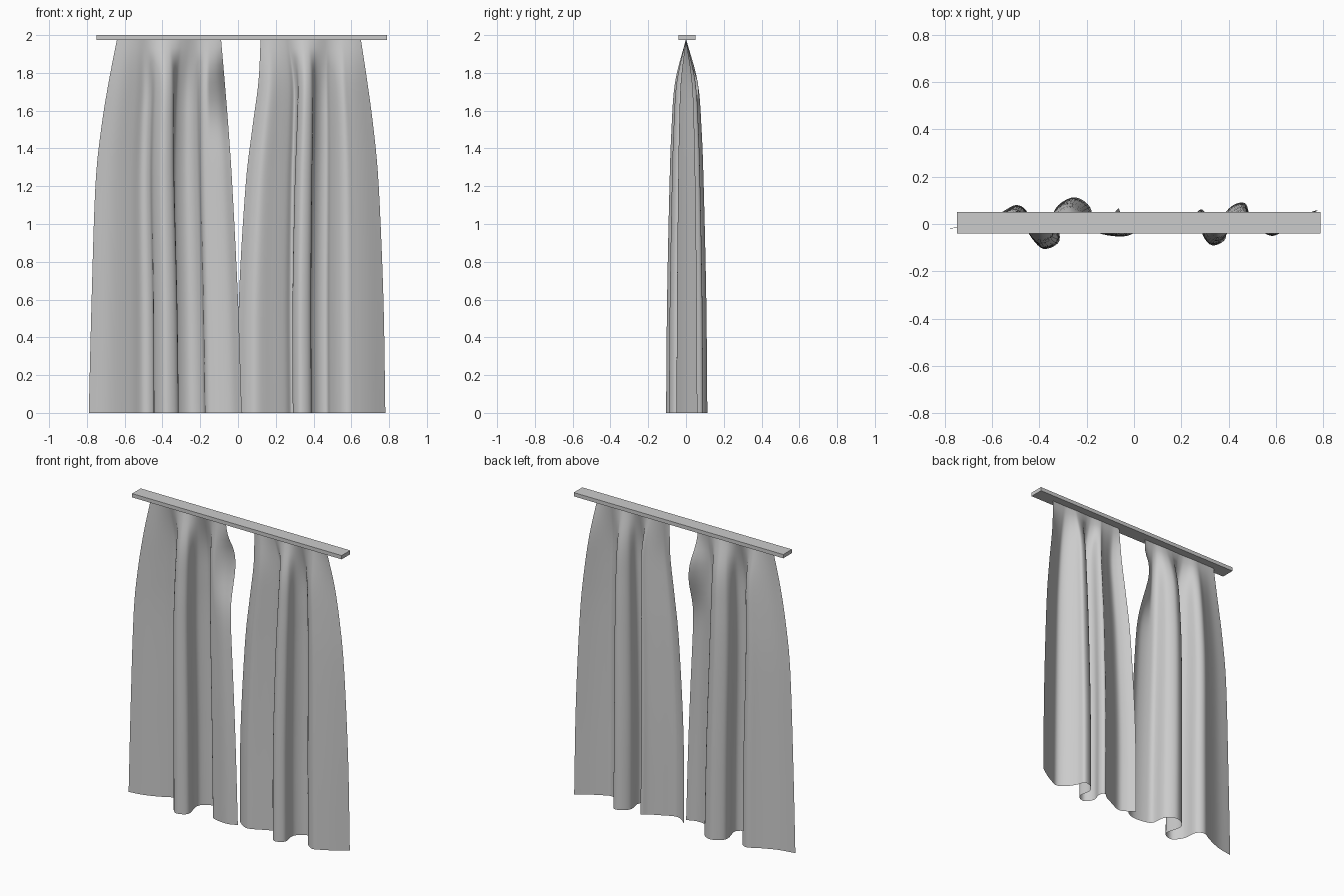
import bpy, bmesh, math
from mathutils import Vector

if "Cube" in bpy.data.objects:
    bpy.data.objects.remove(bpy.data.objects["Cube"])


def spline(points, steps):
    """Catmull-Rom curve through points of any dimension."""
    pts = [Vector(p) for p in points]
    pts = [2 * pts[0] - pts[1]] + pts + [2 * pts[-1] - pts[-2]]
    out = []
    for i in range(1, len(pts) - 2):
        a, b, c, d = pts[i - 1:i + 3]
        for k in range(steps):
            t = k / steps
            out.append(0.5 * (2 * b + (c - a) * t + (2 * a - 5 * b + 4 * c - d) * t * t
                              + (3 * b - a - 3 * c + d) * t ** 3))
    return out + [pts[-2]]


def curtain(name, hem, rows, curl):
    """Cloth sheet: straight gathered top opening into the folded hem.
    rows: (z, left edge x, right edge x, fold depth)."""
    hem = spline(hem, 5)
    arc = [0.0]
    for p, q in zip(hem, hem[1:]):
        arc.append(arc[-1] + (q - p).length)
    x0, x1 = hem[0].x, hem[-1].x
    bm = bmesh.new()
    grid = []
    for z, left, right, depth in spline(rows, 5):
        line = []
        for p, s in zip(hem, arc):
            s /= arc[-1]
            u = (p.x - x0) / (x1 - x0)
            u = s + (u - s) * depth
            edge = max(0, (s - 0.88) / 0.12)
            y = p.y * depth + curl * edge * math.exp(-((z - 1.7) / 0.2) ** 2) * min(1, depth * 2)
            line.append(bm.verts.new((left + (right - left) * u, y, z)))
        grid.append(line)
    for r, q in zip(grid, grid[1:]):
        for i in range(len(r) - 1):
            bm.faces.new((q[i], q[i + 1], r[i + 1], r[i]))
    for f in bm.faces:
        f.smooth = True
    me = bpy.data.meshes.new(name)
    bm.to_mesh(me)
    bm.free()
    ob = bpy.data.objects.new(name, me)
    bpy.context.collection.objects.link(ob)


# Curtain rail
bpy.ops.mesh.primitive_cube_add(size=1, location=(0.02, 0.005, 1.9875))
rail = bpy.context.object
rail.name = "curtain_rail"
rail.scale = (1.54, 0.09, 0.025)

# Left curtain
curtain("left_curtain",
        [(-.79, -.02), (-.68, 0), (-.57, .045), (-.5, .08), (-.452, .05), (-.44, -.04),
         (-.385, -.105), (-.315, -.07), (-.335, .03), (-.32, .08), (-.25, .113),
         (-.185, .07), (-.17, -.02), (-.12, -.046), (-.04, -.052), (.02, -.03)],
        [(1.98, -.64, -.09, 0), (1.75, -.685, -.07, .55), (1.5, -.725, -.05, .73),
         (1.2, -.755, -.03, .83), (.6, -.775, 0, .95), (0, -.79, .02, 1)], 0.085)

# Right curtain
curtain("right_curtain",
        [(0, .02), (.05, -.02), (.1, -.035), (.18, 0), (.25, .035), (.285, .062), (.305, .03),
         (.29, -.04), (.33, -.09), (.388, -.06), (.38, .03), (.42, .08), (.47, .088),
         (.49, .04), (.53, -.02), (.58, -.05), (.63, -.033), (.7, .005), (.78, .06)],
        [(1.98, .12, .65, 0), (1.75, .108, .685, .55), (1.5, .075, .718, .73),
         (1.2, .04, .745, .83), (.6, .005, .77, .95), (0, 0, .78, 1)], 0)
